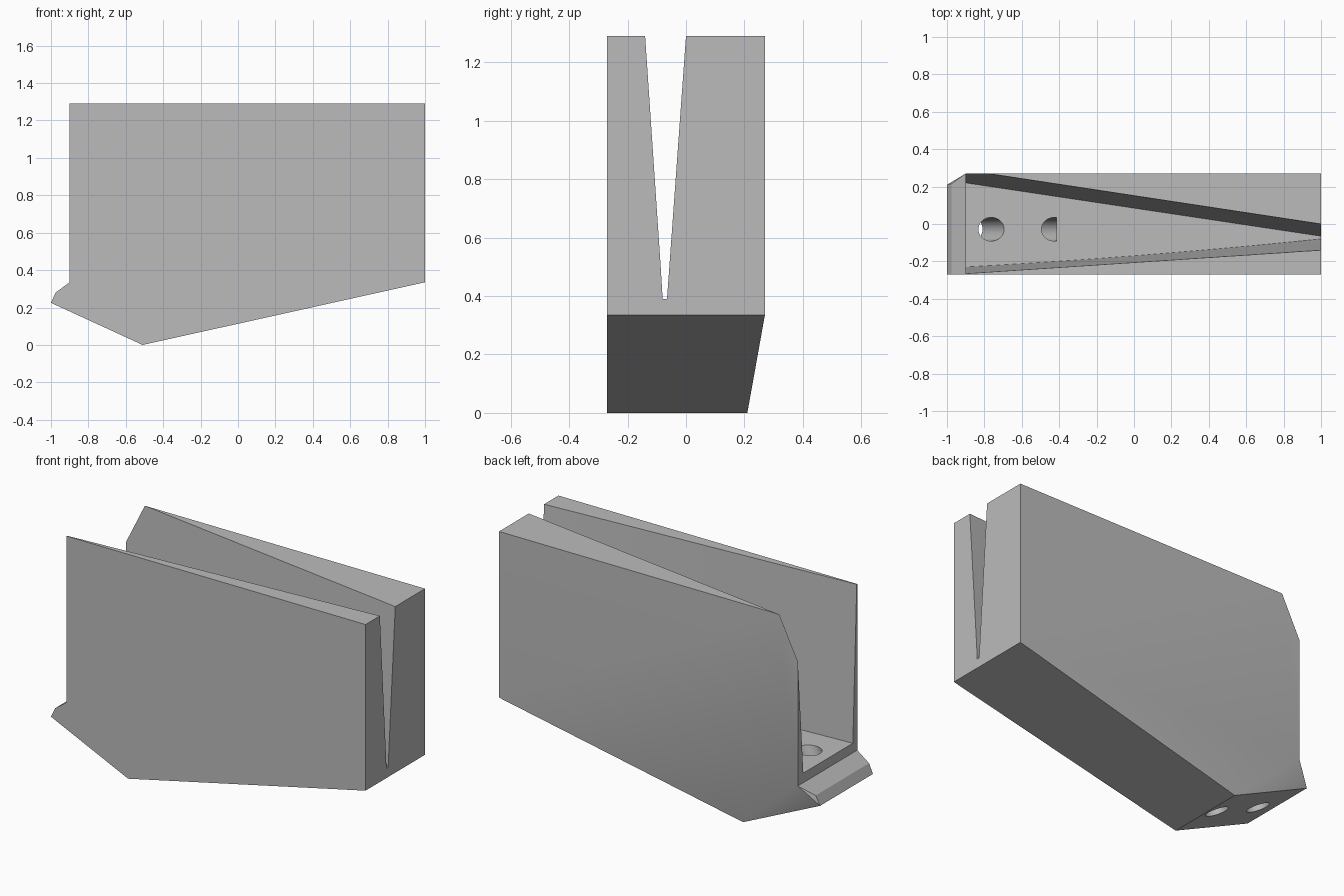
import bpy
import bmesh
from mathutils import Vector

cube = bpy.data.objects.get("Cube")
if cube:
    bpy.data.objects.remove(cube, do_unlink=True)

grey = bpy.data.materials.new("light grey")
grey.use_nodes = True
colour = (0.5, 0.5, 0.5, 1)
grey.diffuse_color = colour
grey.node_tree.nodes["Principled BSDF"].inputs["Base Color"].default_value = colour


def make_object(name, bm):
    bmesh.ops.recalc_face_normals(bm, faces=bm.faces[:])
    mesh = bpy.data.meshes.new(name)
    bm.to_mesh(mesh)
    bm.free()
    mesh.materials.append(grey)
    obj = bpy.data.objects.new(name, mesh)
    bpy.context.collection.objects.link(obj)
    return obj


# Block: side profile, with the lower back edge drawn inward
profile = [(-0.9, 1.29), (1, 1.29), (1, 0.335), (-0.9, 0.335),
           (-0.975, 0.28), (-1, 0.225), (-0.51, 0)]
back_y = [0.27, 0.27, 0.27, 0.27, 0.215, 0.21, 0.21]
bm = bmesh.new()
front = [bm.verts.new((x, -0.27, z)) for x, z in profile]
back = [bm.verts.new((x, y, z)) for (x, z), y in zip(profile, back_y)]
outline = [0, 1, 2, 6, 5, 4, 3]
bm.faces.new([front[i] for i in outline])
for a, b in zip(outline, outline[1:] + outline[:1]):
    bm.faces.new((front[a], front[b], back[b], back[a]))
bm.faces.new(back[:4])
for tri in ((2, 3, 6), (3, 5, 6), (3, 4, 5)):
    bm.faces.new([back[i] for i in tri])
block = make_object("wedge_holder", bm)


# Slot: narrows along x and opens towards the top
def slot_section(x):
    t = (x + 0.9) / 1.9
    bow = 0.045 * t * (1 - t)
    floor = (-0.23 + 0.15 * t - bow, 0.22 - 0.285 * t)
    rim = (-0.265 + 0.125 * t, 0.288 - 0.288 * t)
    rise = 1.1
    top = [f + (r - f) * rise for f, r in zip(floor, rim)]
    z_top = 0.39 + 0.9 * rise
    return [(x, floor[0], 0.39), (x, floor[1], 0.39),
            (x, top[1], z_top), (x, top[0], z_top)]


bm = bmesh.new()
steps = 10
rings = [[bm.verts.new(p) for p in slot_section(-0.92 + 1.94 * i / steps)]
         for i in range(steps + 1)]
for r, s in zip(rings, rings[1:]):
    for k in range(4):
        n = (k + 1) % 4
        if k in (1, 3):  # slanted walls may twist, so use triangles
            bm.faces.new((r[k], r[n], s[n]))
            bm.faces.new((r[k], s[n], s[k]))
        else:
            bm.faces.new((r[k], r[n], s[n], s[k]))
bm.faces.new(rings[0])
bm.faces.new(rings[-1])
cutters = [make_object("slot_cutter", bm)]

# Screw holes: square to the short sloping underside
axis = Vector((0.225, 0, 0.49)).normalized()
turn = Vector((0, 0, 1)).rotation_difference(axis).to_matrix().to_4x4()
for x in (-0.867, -0.588):
    mouth = Vector((x, -0.028, (-0.51 - x) * 0.225 / 0.49))
    bm = bmesh.new()
    bmesh.ops.create_cone(bm, cap_ends=True, segments=32,
                          radius1=0.063, radius2=0.063, depth=0.494)
    bmesh.ops.transform(bm, matrix=turn, verts=bm.verts[:])
    bmesh.ops.translate(bm, vec=mouth + axis * 0.147, verts=bm.verts[:])
    cutters.append(make_object("hole_cutter", bm))

# Cut everything out, then drop the cutters
bpy.ops.object.select_all(action='DESELECT')
block.select_set(True)
bpy.context.view_layer.objects.active = block
for cutter in cutters:
    cutter.hide_render = True
    mod = block.modifiers.new("cut", 'BOOLEAN')
    mod.operation = 'DIFFERENCE'
    mod.solver = 'EXACT'
    mod.object = cutter
    bpy.ops.object.modifier_apply(modifier=mod.name)
    bpy.data.objects.remove(cutter, do_unlink=True)
bpy.ops.object.shade_smooth_by_angle(angle=0.5)
